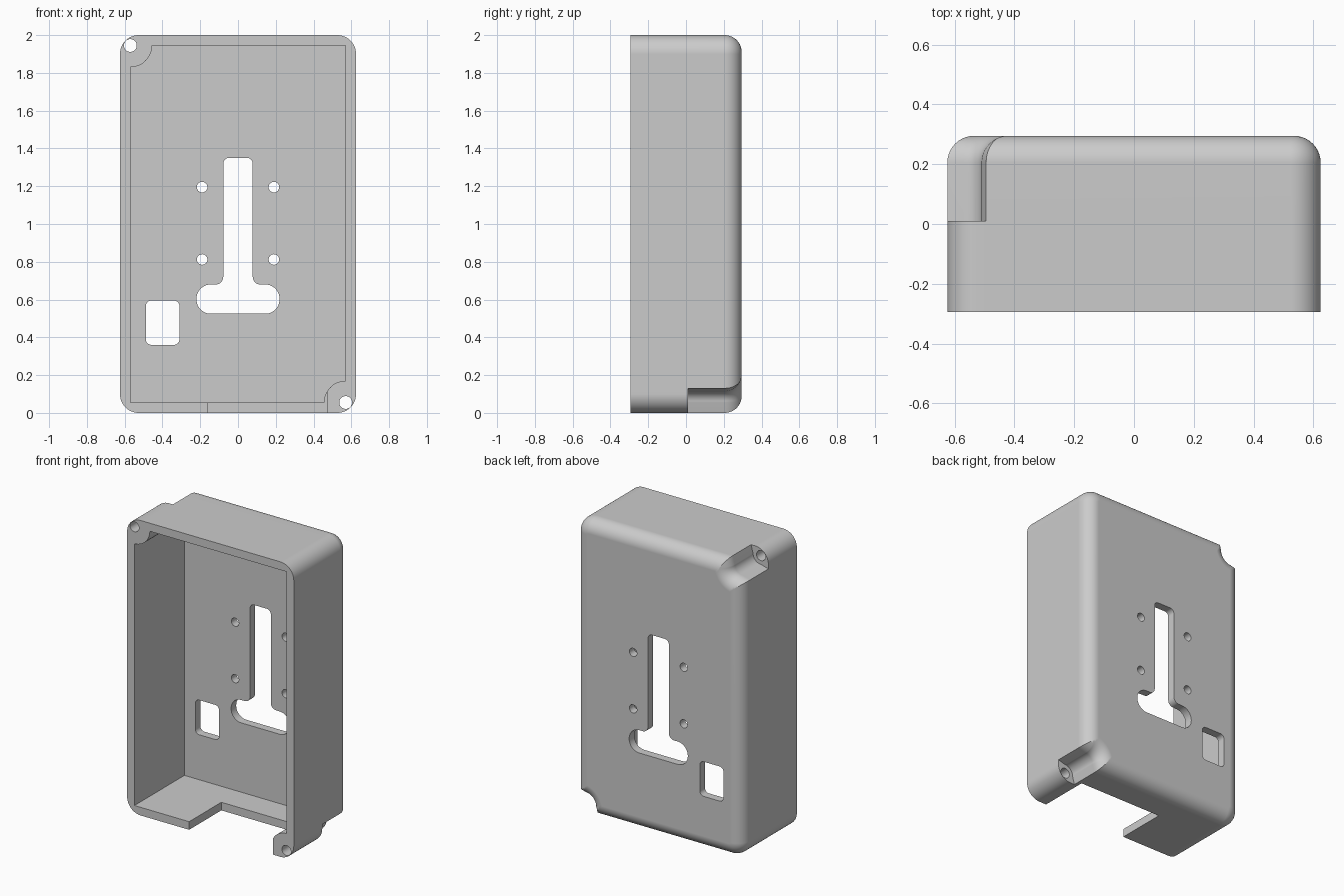
import bpy, bmesh
from math import sin, cos, pi, sqrt, asin, radians
from mathutils import Vector

if "Cube" in bpy.data.objects:
    bpy.data.objects.remove(bpy.data.objects["Cube"])

HALF_W, HALF_D, HEIGHT = 0.625, 0.295, 2.0
WALL, CORNER, FILLET = 0.055, 0.1, 0.09
NOTCH, BOSS, LEDGE_Y = 0.06, 0.115, 0.01
N = 12

grey = bpy.data.materials.new("plain grey")
grey.use_nodes = True
grey.diffuse_color = (0.6, 0.6, 0.6, 1)
grey.node_tree.nodes["Principled BSDF"].inputs["Base Color"].default_value = (0.6, 0.6, 0.6, 1)


def loft(name, layers):
    """Closed solid through equal-length xz outlines, each placed at a y."""
    bm = bmesh.new()
    rings = [[bm.verts.new((x, y, z)) for x, z in pts] for y, pts in layers]
    for a, b in zip(rings, rings[1:]):
        for i in range(len(a)):
            j = (i + 1) % len(a)
            bm.faces.new((a[i], a[j], b[j], b[i]))
    bm.faces.new(rings[0])
    bm.faces.new(rings[-1])
    bmesh.ops.remove_doubles(bm, verts=bm.verts, dist=0.0001)
    bmesh.ops.recalc_face_normals(bm, faces=bm.faces)
    mesh = bpy.data.meshes.new(name)
    bm.to_mesh(mesh)
    bm.free()
    mesh.materials.append(grey)
    obj = bpy.data.objects.new(name, mesh)
    bpy.context.collection.objects.link(obj)
    return obj


def corners(points):
    """Each corner with unit directions to its previous and next corner."""
    pts = [Vector(p) for p in points]
    for i, p in enumerate(pts):
        yield p, (pts[i - 1] - p).normalized(), (pts[(i + 1) % len(pts)] - p).normalized()


def steps(start=0.0, end=pi / 2):
    return [start + (end - start) * i / N for i in range(N + 1)]


def round_corner(p, u, v, r):
    return [p + r * (u * (1 - sin(t)) + v * (1 - cos(t))) for t in steps()]


def scoop_corner(p, u, v, r):
    return [p + r * (u * cos(t) + v * sin(t)) for t in steps()]


def rounded(points, radii):
    out = []
    for (p, u, v), r in zip(corners(points), radii):
        out += round_corner(p, u, v, r)
    return out


def rect(x0, x1, z0, z1):
    return [(x0, z0), (x1, z0), (x1, z1), (x0, z1)]


def shell_outline(inset, notched):
    """Outer outline; bottom right and top left carry the screw notches."""
    out = []
    R = NOTCH + inset
    over = inset - WALL
    if over < 0:
        t0, reach = 0, WALL + R - 0.015 * over / WALL
    else:
        t0 = asin(over / R)
        reach = WALL + sqrt(R * R - over * over)
    for i, (p, u, v) in enumerate(corners(rect(-HALF_W, HALF_W, 0, HEIGHT))):
        q = p + inset * (u + v)
        if i % 2 and notched:
            mid = scoop_corner(p + WALL * (u + v), u, v, R) if not t0 else [
                p + WALL * (u + v) + R * (u * cos(t) + v * sin(t)) for t in steps(t0, pi / 2 - t0)]
        else:
            mid = round_corner(q, u, v, CORNER - inset)
        if i % 2:
            mid = [p + u * reach + v * inset] + mid + [p + v * reach + u * inset]
        out += mid
    return out


# Outer shell: straight sides, ledges for the screws, rounded back edge
layers = [(-HALF_D, shell_outline(0, False)), (LEDGE_Y, shell_outline(0, False)),
          (LEDGE_Y, shell_outline(0, True))]
for k in range(11):
    t = pi / 2 * k / 10
    layers.append((HALF_D - FILLET + FILLET * sin(t), shell_outline(FILLET * (1 - cos(t)), True)))
case = loft("case_shell", layers)


def cut(name, outline, y0=-0.4, y1=0.4):
    tool = loft(name, [(y0, outline), (y1, outline)])
    tool.hide_render = True
    mod = case.modifiers.new(name, "BOOLEAN")
    mod.operation, mod.solver, mod.object = "DIFFERENCE", "EXACT", tool
    bpy.ops.object.modifier_apply(modifier=name)
    bpy.data.objects.remove(tool)


bpy.context.view_layer.objects.active = case
case.select_set(True)

# Cavity, leaving a quarter-round boss at two corners
cavity = []
for i, (p, u, v) in enumerate(corners(rect(WALL - HALF_W, HALF_W - WALL, WALL, HEIGHT - WALL))):
    cavity += scoop_corner(p, u, v, BOSS) if i % 2 else [p]
cut("cavity", cavity, -0.4, HALF_D - WALL)

# Cable opening in the floor
cut("floor_opening", rect(-0.16, 0.47, -0.1, 0.16), -0.4, 0.05)

# T-shaped slot and square window in the back wall
tee = [(-0.22, 0.525), (0.22, 0.525), (0.22, 0.68), (0.078, 0.68),
       (0.078, 1.35), (-0.078, 1.35), (-0.078, 0.68), (-0.22, 0.68)]
cut("tee_slot", rounded(tee, [0.076, 0.076, 0.076, 0.04, 0.03, 0.03, 0.04, 0.076]), 0.1)
cut("window", rounded(rect(-0.488, -0.31, 0.36, 0.595), [0.03] * 4), 0.1)


def disc(x, z, r):
    return [(x + r * cos(k * pi / 16), z + r * sin(k * pi / 16)) for k in range(32)]


# Mounting holes and the two case screw holes
for x in (-0.19, 0.19):
    for z in (0.812, 1.195):
        cut("mounting_hole", disc(x, z, 0.028), 0.1)
for s in (-1, 1):
    cut("screw_hole", disc(s * (HALF_W - WALL), HEIGHT / 2 - s * (HEIGHT / 2 - WALL), 0.034))

bpy.ops.object.shade_smooth_by_angle(angle=radians(30))
weighted = case.modifiers.new("even_shading", "WEIGHTED_NORMAL")
weighted.keep_sharp = True
